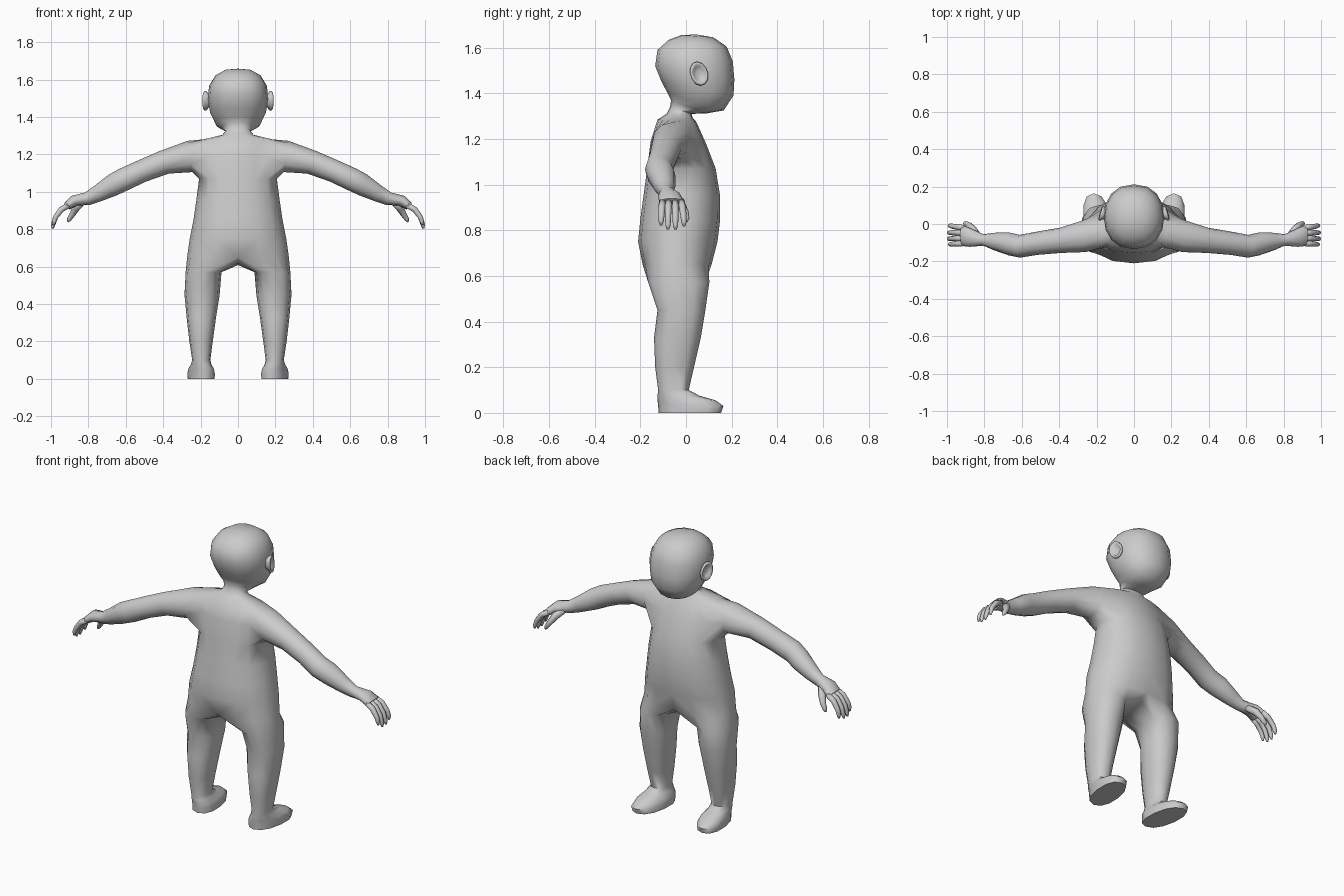
import bpy, bmesh, math
from mathutils import Vector

skin = bpy.data.materials.new("skin_grey")
skin.diffuse_color = (0.6, 0.6, 0.6, 1)


def finish(bm, name, angle=180):
    """Turn a half-body mesh into a mirrored, smooth-shaded object."""
    bmesh.ops.recalc_face_normals(bm, faces=bm.faces[:])
    me = bpy.data.meshes.new(name)
    bm.to_mesh(me)
    bm.free()
    ob = bpy.data.objects.new(name, me)
    bpy.context.collection.objects.link(ob)
    me.materials.append(skin)
    mod = ob.modifiers.new("mirror", 'MIRROR')
    mod.use_clip = True
    mod.merge_threshold = 0.0005
    bpy.ops.object.select_all(action='DESELECT')
    ob.select_set(True)
    bpy.context.view_layer.objects.active = ob
    bpy.ops.object.shade_smooth_by_angle(angle=math.radians(angle))
    return ob


def bridge(bm, a, b):
    n = len(a)
    for i in range(n):
        j = (i + 1) % n
        bm.faces.new((a[i], a[j], b[j], b[i]))


def spow(v, p):
    return math.copysign(abs(v) ** p, v)


# ---- body: half rings from back centre to front centre ----
# (z back, z front, half width, y back, y front)
rows = [
    (0.65, 0.65, 0.272, -0.190, 0.112),   # hips
    (0.75, 0.75, 0.258, -0.210, 0.138),
    (0.85, 0.85, 0.238, -0.200, 0.150),
    (0.96, 0.96, 0.222, -0.185, 0.148),
    (1.07, 1.07, 0.208, -0.170, 0.130),   # armpit
    (1.19, 1.18, 0.208, -0.155, 0.088),
    (1.285, 1.275, 0.185, -0.125, 0.045),  # shoulder
    (1.31, 1.295, 0.085, -0.085, 0.028),   # neck
    (1.34, 1.31, 0.067, -0.070, 0.025),
    (1.37, 1.312, 0.085, -0.065, 0.090),   # chin
    (1.40, 1.325, 0.120, -0.080, 0.165),
    (1.45, 1.39, 0.148, -0.107, 0.208),
    (1.52, 1.46, 0.162, -0.135, 0.212),
    (1.59, 1.54, 0.155, -0.125, 0.205),
    (1.635, 1.605, 0.122, -0.075, 0.178),
    (1.655, 1.645, 0.070, -0.020, 0.120),  # crown
]
bm = bmesh.new()
grid = []
for zb, zf, w, yb, yf in rows:
    ring = []
    for i in range(9):
        t = math.radians(-90 + 22.5 * i)
        c = 0 if i in (0, 8) else math.cos(t)
        s = spow(math.sin(t), 0.95)
        ring.append(bm.verts.new((w * spow(c, 0.85), (yb + yf) / 2 + s * (yf - yb) / 2,
                                  (zb + zf) / 2 + s * (zf - zb) / 2)))
    grid.append(ring)
for r in range(len(grid) - 1):
    for i in range(8):
        if r in (4, 5) and 2 <= i <= 5:
            continue                      # opening for the arm
        bm.faces.new((grid[r][i], grid[r][i + 1], grid[r + 1][i + 1], grid[r + 1][i]))
top = bm.verts.new((0, 0.045, 1.658))
for i in range(8):
    bm.faces.new((grid[-1][i], grid[-1][i + 1], top))

# ---- leg and foot: (z, x inner, x outer, y back, y front, toe splay) ----
crotch = [bm.verts.new((0, y, z)) for y, z in ((0.06, 0.618), (-0.04, 0.608), (-0.13, 0.618))]
prev = grid[0] + crotch
for z, xi, xo, yb, yf, k in [
    (0.57, 0.088, 0.280, -0.165, 0.102, 0),
    (0.45, 0.098, 0.286, -0.125, 0.085, 0),
    (0.33, 0.117, 0.275, -0.140, 0.065, 0),
    (0.20, 0.135, 0.260, -0.135, 0.035, 0),
    (0.10, 0.148, 0.245, -0.122, 0.012, 0),
    (0.075, 0.142, 0.253, -0.125, 0.060, 0.08),
    (0.055, 0.130, 0.264, -0.125, 0.130, 0.12),
    (0.030, 0.125, 0.270, -0.122, 0.164, 0.12),
    (0.0, 0.125, 0.268, -0.120, 0.154, 0.12),
]:
    cx, cy, ring = (xi + xo) / 2, (yb + yf) / 2, []
    for i in range(12):
        a = math.radians(-120 + 30 * i)
        dy = spow(math.sin(a), 0.9) * (yf - yb) / 2
        ring.append(bm.verts.new((cx + spow(math.cos(a), 0.85) * (xo - xi) / 2 + k * dy, cy + dy, z)))
    bridge(bm, prev, ring)
    prev = ring
sole = bm.faces.new(prev)

# ---- arm and palm: (top x, top z, bottom x, bottom z, y back, y front) ----
prev = grid[4][2:7] + [grid[5][6]] + grid[6][6:1:-1] + [grid[5][2]]
for xt, zt, xb, zb, yb, yf in [
    (0.27, 1.272, 0.245, 1.105, -0.150, 0.025),
    (0.42, 1.217, 0.370, 1.097, -0.155, -0.020),
    (0.54, 1.165, 0.490, 1.055, -0.165, -0.040),
    (0.635, 1.122, 0.585, 1.010, -0.180, -0.058),   # elbow
    (0.69, 1.092, 0.650, 0.980, -0.168, -0.045),
    (0.77, 1.030, 0.730, 0.950, -0.140, -0.047),
    (0.82, 0.995, 0.790, 0.930, -0.116, -0.055),    # wrist
    (0.89, 0.978, 0.862, 0.925, -0.122, -0.022),
    (0.93, 0.940, 0.902, 0.905, -0.118, -0.006),
]:
    ring = []
    for i in range(12):
        a = math.radians(-150 + 30 * i)
        s, c = math.sin(a) / 2, math.cos(a) / 2
        ring.append(bm.verts.new(((xt + xb) / 2 + s * (xt - xb), (yb + yf) / 2 + c * (yf - yb),
                                  (zt + zb) / 2 + s * (zt - zb))))
    bridge(bm, prev, ring)
    prev = ring
bm.faces.new(prev)
finish(bm, "body", 60)


# ---- fingers: tapered tubes with rounded tips ----
def finger(name, pts, radii):
    bm = bmesh.new()
    pts = [Vector(p) for p in pts]
    prev = None
    for n, (p, r) in enumerate(zip(pts, radii)):
        d = (pts[min(n + 1, len(pts) - 1)] - pts[max(n - 1, 0)]).normalized()
        u = d.cross(Vector((0, 1, 0))).normalized()
        v = d.cross(u)
        ring = [bm.verts.new(p + r * (u * math.cos(a * math.pi / 4) + v * math.sin(a * math.pi / 4)))
                for a in range(8)]
        if prev:
            bridge(bm, prev, ring)
        else:
            bm.faces.new(ring)
        prev = ring
    bm.faces.new(prev)
    finish(bm, name)


for n, (y, spread, drop) in enumerate([(-0.103, -0.006, 0.018), (-0.076, -0.003, 0.0),
                                       (-0.048, 0.002, 0.0), (-0.021, 0.012, 0.014)]):
    finger("finger_%d" % (n + 1),
           [(0.905, y, 0.928), (0.945, y + spread * 0.4, 0.905), (0.975, y + spread * 0.8, 0.865),
            (0.989 - drop * 0.3, y + spread, 0.822 + drop), (0.991 - drop * 0.3, y + spread, 0.803 + drop)],
           (0.015, 0.0155, 0.0135, 0.0115, 0.005))
finger("thumb", [(0.835, -0.062, 0.945), (0.865, -0.025, 0.915), (0.885, -0.004, 0.880),
                 (0.903, 0.003, 0.852), (0.909, 0.003, 0.838)],
       (0.019, 0.021, 0.016, 0.012, 0.005))

# ---- ears: cupped discs flaring out towards the back ----
bm = bmesh.new()
prev = None
for out, r in [(-0.03, 0.55), (-0.004, 0.70), (0.008, 1.0), (0.018, 0.96), (0.019, 0.78), (0.007, 0.58), (0.004, 0.2)]:
    ring = []
    for i in range(12):
        a = math.radians(30 * i)
        y, z = 0.039 * r * math.cos(a), 0.053 * r * math.sin(a)
        ring.append(bm.verts.new((0.162 + out - 0.3 * y, 0.054 + y - 0.15 * z + 0.3 * out, 1.486 + z)))
    if prev:
        bridge(bm, prev, ring)
    else:
        bm.faces.new(ring)
    prev = ring
bm.faces.new(prev)
finish(bm, "ear")
